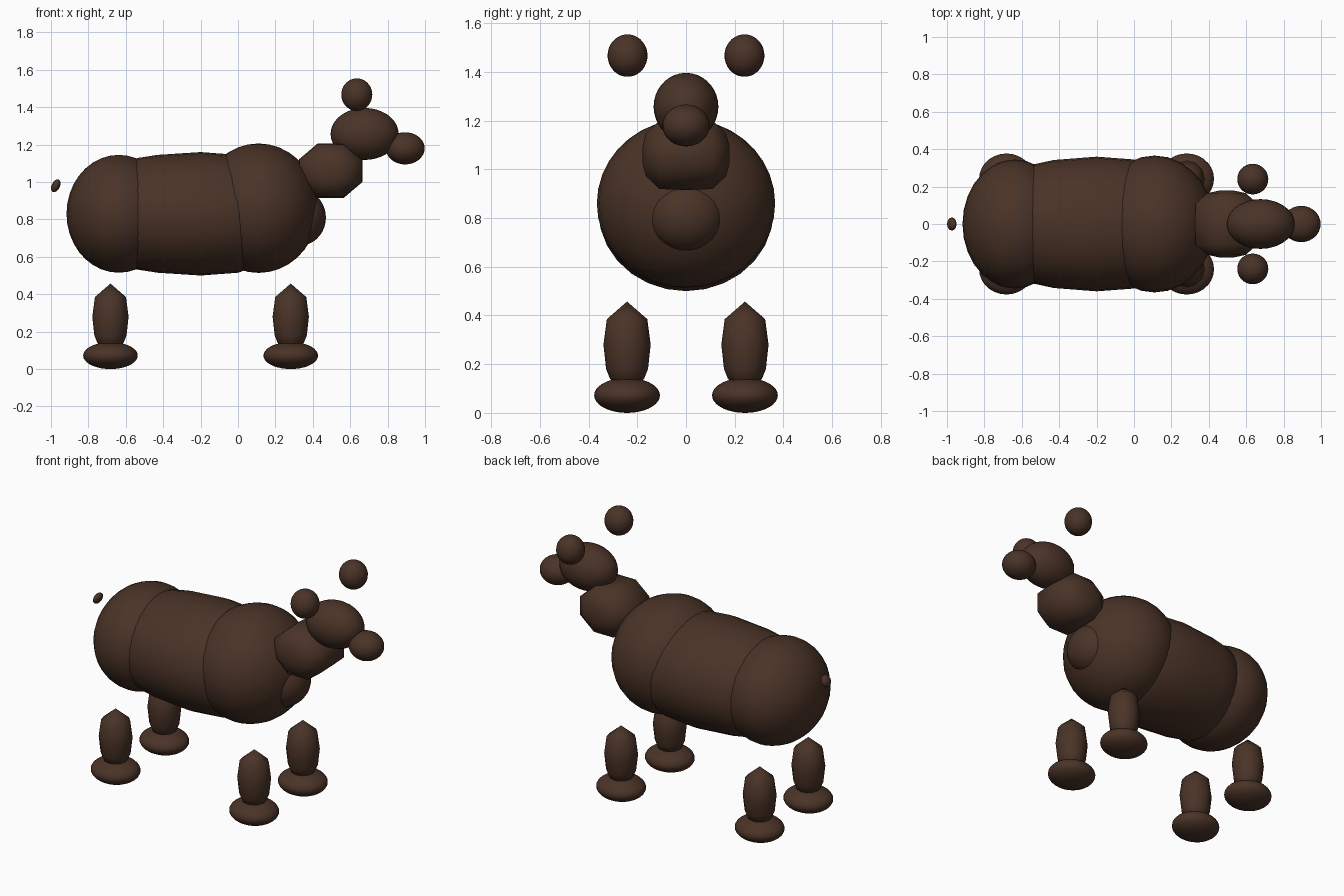
import bpy, bmesh, math
from mathutils import Matrix, Vector

if "Cube" in bpy.data.objects:
    bpy.data.objects.remove(bpy.data.objects["Cube"])

fur = bpy.data.materials.new("dark brown fur")
fur.diffuse_color = (0.068, 0.033, 0.02, 1)
fur.use_nodes = True
fur.node_tree.nodes["Principled BSDF"].inputs["Base Color"].default_value = fur.diffuse_color


def finish(name, bm, matrix):
    bmesh.ops.recalc_face_normals(bm, faces=bm.faces)
    bm.transform(matrix)
    mesh = bpy.data.meshes.new(name)
    bm.to_mesh(mesh)
    bm.free()
    for p in mesh.polygons:
        p.use_smooth = True
    mesh.materials.append(fur)
    ob = bpy.data.objects.new(name, mesh)
    bpy.context.collection.objects.link(ob)
    return ob


def ellipsoid(name, centre, radii, tilt=0, segs=28, rings=18):
    bm = bmesh.new()
    bmesh.ops.create_uvsphere(bm, u_segments=segs, v_segments=rings, radius=1)
    m = (Matrix.Translation(centre) @ Matrix.Rotation(tilt, 4, 'Y')
         @ Matrix.Diagonal((*radii, 1)))
    return finish(name, bm, m)


def turned(name, profile, segs, matrix, phase=0):
    """Closed solid along local z; profile rows are (z, x radius, y radius)."""
    bm = bmesh.new()
    rings = []
    for z, rx, ry in profile:
        angles = [2 * math.pi * (i + phase) / segs for i in range(segs)]
        rings.append([bm.verts.new((rx * math.cos(a), ry * math.sin(a), z)) for a in angles])
    for a, b in zip(rings, rings[1:]):
        for i in range(segs):
            j = (i + 1) % segs
            bm.faces.new((a[i], a[j], b[j], b[i]))
    for ring, step in ((rings[0], -1), (rings[-1], 1)):
        bm.faces.new(ring[::step])
    bmesh.ops.remove_doubles(bm, verts=bm.verts, dist=0.0005)
    return finish(name, bm, matrix)


# Body: rump, barrel torso, shoulders and chest
ellipsoid("rump", (-0.637, 0, 0.83), (0.28, 0.345, 0.315))
turned("torso", [(-0.60, 0.24, 0.26), (-0.54, 0.298, 0.318), (-0.43, 0.315, 0.342),
                 (-0.20, 0.33, 0.36), (0.0, 0.315, 0.345), (0.1, 0.28, 0.30)],
       28, Matrix.Translation((0, 0, 0.83)) @ Matrix.Rotation(math.pi / 2, 4, 'Y'))
ellipsoid("shoulders", (0.11, 0, 0.86), (0.32, 0.366, 0.346))
ellipsoid("chest", (0.33, 0, 0.81), (0.14, 0.16, 0.15))

# Neck: faceted octagonal block
neck = [(-0.178, 0.25), (-0.165, 0.6), (-0.11, 0.97), (0, 1.0),
        (0.11, 0.97), (0.165, 0.6), (0.178, 0.25)]
turned("neck", [(y, 0.184 * s, 0.157 * s) for y, s in neck], 8,
       Matrix.Translation((0.495, 0, 1.06)) @ Matrix.Rotation(math.pi / 2, 4, 'X'), 0.5)

# Head and muzzle
ellipsoid("head", (0.677, 0, 1.257), (0.182, 0.133, 0.139))
ellipsoid("muzzle", (0.894, 0, 1.18), (0.104, 0.097, 0.086))

# Tail
ellipsoid("tail", (-0.974, 0, 0.98), (0.022, 0.036, 0.037), math.radians(25), 12, 8)

# Ears, legs and paws on both sides
leg = [(0.457, 0, 0), (0.385, 0.083, 0.083), (0.28, 0.097, 0.097),
       (0.18, 0.086, 0.086), (0.14, 0.07, 0.07), (0.08, 0, 0)]
for side, s in (("right", -1), ("left", 1)):
    ellipsoid(f"{side}_ear", (0.635, s * 0.24, 1.467), (0.083, 0.082, 0.087))
    for end, x in (("front", 0.282), ("back", -0.682)):
        turned(f"{end}_{side}_leg", leg, 12, Matrix.Translation((x, s * 0.242, 0)))
        ellipsoid(f"{end}_{side}_paw", (x, s * 0.242, 0.072), (0.146, 0.135, 0.072))
